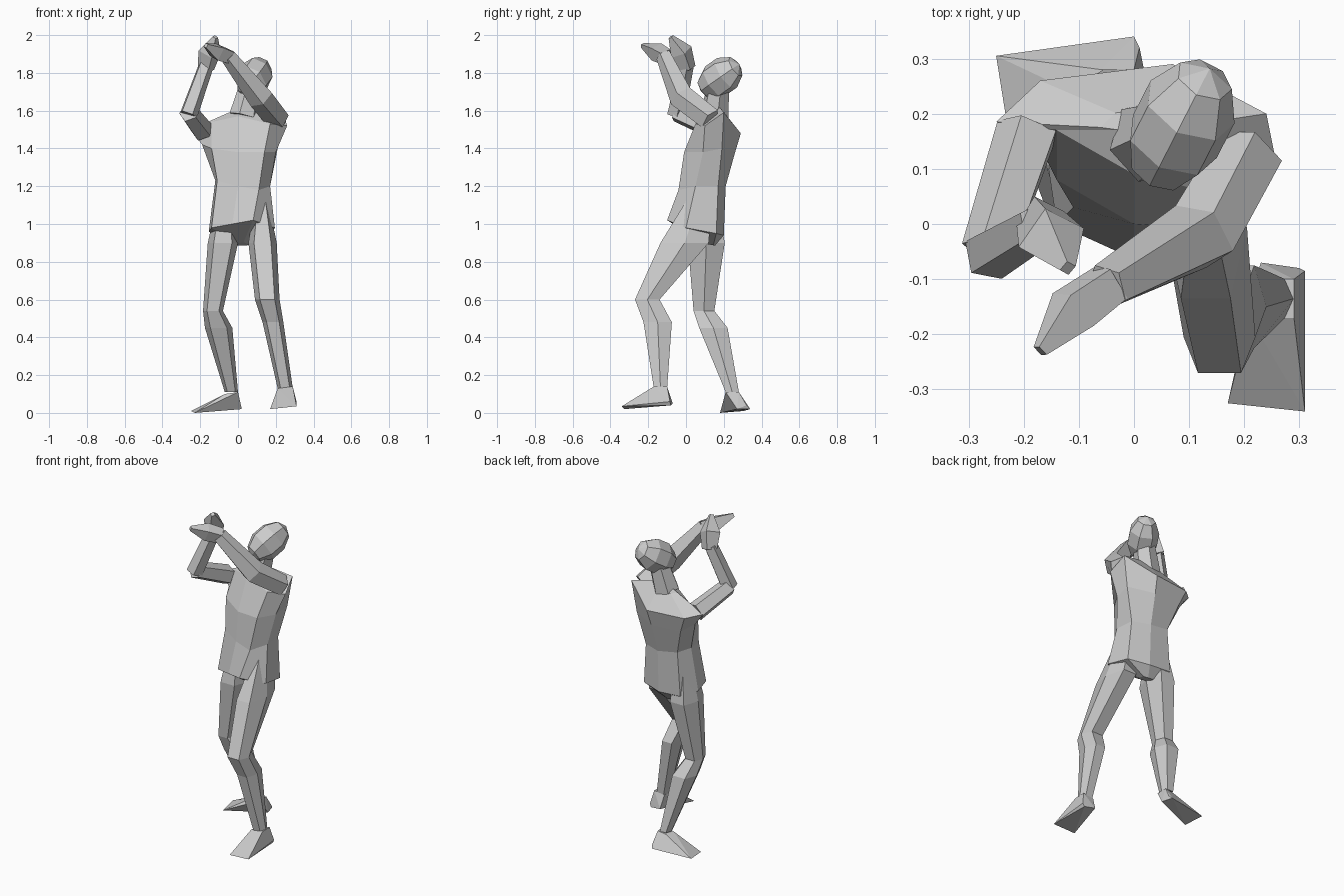
import bpy
import bmesh
from math import cos, sin, tau
from mathutils import Vector

cube = bpy.data.objects.get("Cube")
if cube:
    bpy.data.objects.remove(cube, do_unlink=True)

clay = bpy.data.materials.new("clay_grey")
clay.use_nodes = True
clay.diffuse_color = (.6, .6, .6, 1)
shader = next(n for n in clay.node_tree.nodes if n.type == "BSDF_PRINCIPLED")
shader.inputs["Base Color"].default_value = clay.diffuse_color


def finish(name, bm):
    """Turn a bmesh into a flat shaded object."""
    bmesh.ops.recalc_face_normals(bm, faces=bm.faces[:])
    mesh = bpy.data.meshes.new(name)
    bm.to_mesh(mesh)
    bm.free()
    mesh.materials.append(clay)
    obj = bpy.data.objects.new(name, mesh)
    bpy.context.collection.objects.link(obj)
    return obj


def loft(name, rings):
    """Skin a list of equal point rings and close both ends."""
    bm = bmesh.new()
    loops = [[bm.verts.new(p) for p in ring] for ring in rings]
    count = len(loops[0])
    for low, high in zip(loops, loops[1:]):
        for i in range(count):
            j = (i + 1) % count
            bm.faces.new((low[i], low[j], high[j], high[i]))
    bm.faces.new(loops[0])
    bm.faces.new(loops[-1])
    return finish(name, bm)


def leg(name, stations):
    """Loft six-sided horizontal rings given as height and x, y limits."""
    outline = [(1, 0), (.6, 1), (-.6, 1), (-1, 0), (-.6, -1), (.6, -1)]
    rings = []
    for z, left, right, front, back in stations:
        mid_x, mid_y = (left + right) / 2, (front + back) / 2
        half_x, half_y = (right - left) / 2, (back - front) / 2
        rings.append([(mid_x + u * half_x, mid_y + v * half_y, z) for u, v in outline])
    return loft(name, rings)


def limb(name, stations, sides=5):
    """Loft rings square to a path of (x, y, z, radius) stations."""
    points = [Vector(s[:3]) for s in stations]
    rings = []
    last = len(points) - 1
    for i, centre in enumerate(points):
        ahead = points[min(i + 1, last)] - centre
        behind = centre - points[max(i - 1, 0)]
        along = (ahead.normalized() + behind.normalized()).normalized()
        side = along.cross(Vector((.3, -.8, .5))).normalized()
        if i and side.dot(previous) < 0:
            side = -side
        previous = side
        up = along.cross(side)
        radius = stations[i][3]
        rings.append([centre + radius * (side * cos(tau * k / sides) + up * sin(tau * k / sides))
                      for k in range(sides)])
    return loft(name, rings)


def hull(name, points):
    """Wrap a convex solid round a few corner points."""
    bm = bmesh.new()
    for p in points:
        bm.verts.new(p)
    bmesh.ops.convex_hull(bm, input=bm.verts[:])
    loose = [v for v in bm.verts if not v.link_faces]
    bmesh.ops.delete(bm, geom=loose, context="VERTS")
    return finish(name, bm)


def shrink(ring, target, amount):
    return [Vector(p).lerp(Vector(target), amount) for p in ring]


# Torso rings run from the right front corner round the left side to the back
hips = [(-.14, 0, .98), (-.03, -.05, 1), (.08, -.1, 1.02), (.195, 0, .98),
        (.18, .16, .95), (.05, .2, .94), (-.1, .2, .95), (-.155, .1, .96)]
waist = [(-.11, .03, 1.23), (0, -.02, 1.2), (.11, -.04, 1.18), (.17, .05, 1.2),
         (.16, .17, 1.2), (.05, .21, 1.2), (-.08, .2, 1.22), (-.12, .12, 1.23)]
chest = [(-.14, .08, 1.4), (0, 0, 1.38), (.14, -.01, 1.38), (.2, .09, 1.38),
         (.21, .19, 1.4), (.06, .26, 1.38), (-.13, .24, 1.38), (-.19, .18, 1.42)]
shoulders = [(-.14, .17, 1.54), (0, .09, 1.57), (.17, .05, 1.53), (.26, .1, 1.52),
             (.24, .2, 1.59), (.07, .29, 1.48), (-.17, .26, 1.48), (-.25, .185, 1.5)]
loft("torso", [shrink(hips, (.015, .14, .87), .78), hips, waist, chest, shoulders,
               shrink(shoulders, (.04, .17, 1.63), .65)])

# Neck and faceted head, leaning towards the right
limb("neck", [(.03, .15, 1.57, .078), (.065, .17, 1.72, .062)], 6)
bm = bmesh.new()
bmesh.ops.create_uvsphere(bm, u_segments=7, v_segments=5, radius=1)
axis = Vector((.38, .74, .52))
for v in bm.verts:
    v.co = Vector((v.co.x * .092, v.co.y * .102, v.co.z * .135))
bmesh.ops.rotate(bm, verts=bm.verts[:], matrix=axis.to_track_quat("Z", "Y").to_matrix())
bmesh.ops.translate(bm, verts=bm.verts[:], vec=(.085, .18, 1.775))
finish("head", bm)

# Legs: the left one steps forward, the right one trails
leg("left_leg", [(1.12, .09, .16, 0, .14), (.9, .055, .205, -.135, .12),
                 (.6, .09, .22, -.27, -.14), (.48, .13, .24, -.225, -.075),
                 (.13, .21, .29, -.17, -.1)])
leg("right_leg", [(1.12, -.11, -.03, .05, .17), (.9, -.16, 0, .01, .205),
                  (.54, -.185, -.08, .04, .15), (.45, -.175, -.03, .07, .22),
                  (.11, -.07, 0, .21, .28)])

# Wedge feet, the right one turned outwards
hull("left_foot", [(.21, -.17, .13), (.29, -.17, .14), (.29, -.1, .14), (.22, -.1, .13),
                   (.31, -.085, .06), (.23, -.07, .05), (.3, -.08, .04),
                   (.17, -.325, .02), (.31, -.34, .035)])
hull("right_foot", [(-.07, .22, .1), (0, .21, .11), (0, .28, .11), (-.06, .28, .1),
                    (0, .34, .02), (.02, .27, .02), (.01, .32, .04),
                    (-.25, .305, .01), (-.23, .18, 0)])

# Left arm crosses the chest and reaches up
limb("left_arm", [(.21, .13, 1.55, .065), (.12, -.02, 1.67, .07),
                  (-.05, -.115, 1.89, .045)])
limb("left_hand", [(-.04, -.105, 1.885, .045), (-.11, -.155, 1.91, .052),
                   (-.17, -.23, 1.945, .015)], 4)

# Right arm is bent sharply with the hand overhead
limb("right_upper_arm", [(-.19, .17, 1.495, .06), (-.262, -.05, 1.59, .052)])
limb("right_forearm", [(-.263, -.055, 1.58, .05), (-.17, 0, 1.84, .042)])
limb("right_hand", [(-.17, .01, 1.82, .045), (-.15, -.025, 1.91, .062),
                    (-.12, -.08, 1.99, .015)], 4)
